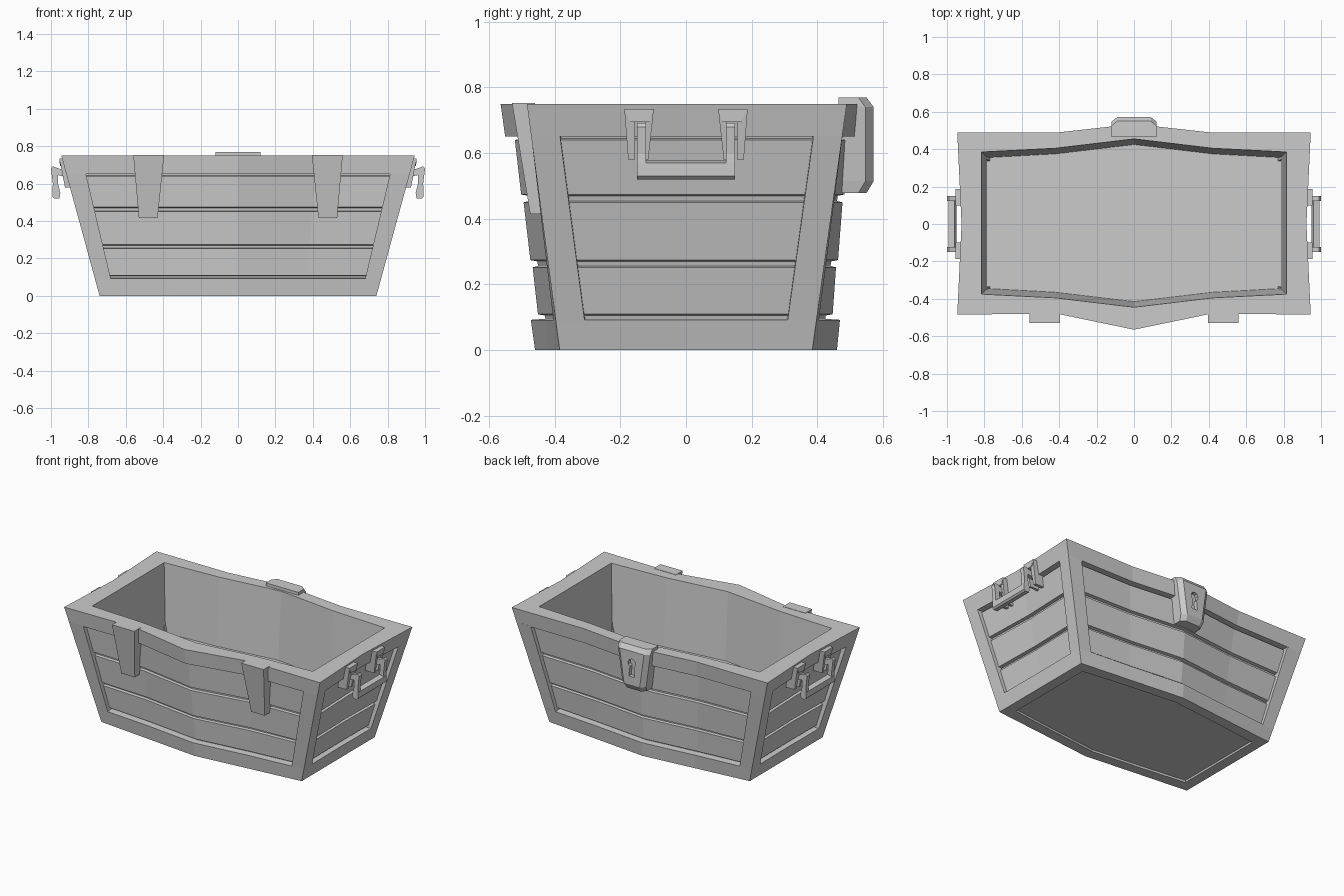
import bpy, bmesh
from math import sin, cos, pi

if "Cube" in bpy.data.objects:
    bpy.data.objects.remove(bpy.data.objects["Cube"])

H = 0.75


def loft(name, rings):
    """Skin a stack of equal-length point rings and cap both ends."""
    bm = bmesh.new()
    vs = [[bm.verts.new(p) for p in r] for r in rings]
    n = len(vs[0])
    for a, b in zip(vs, vs[1:]):
        for i in range(n):
            j = (i + 1) % n
            bm.faces.new((a[i], a[j], b[j], b[i]))
    bm.faces.new(vs[0][::-1])
    bm.faces.new(vs[-1])
    bmesh.ops.recalc_face_normals(bm, faces=bm.faces)
    me = bpy.data.meshes.new(name)
    bm.to_mesh(me)
    bm.free()
    ob = bpy.data.objects.new(name, me)
    bpy.context.collection.objects.link(ob)
    return ob


def plan(fc, fq, fm, side, bc, bq, bm_):
    """12-point plan of the chest, mirrored in x (corner, quarter, middle...)."""
    right = [fq, fc, side, bc, bq]
    left = [(-x, y) for x, y in right]
    return [left[1], left[0], (0, fm), right[0], right[1], right[2],
            right[3], right[4], (0, bm_), left[4], left[3], left[2]]


BOTTOM = plan((.74, -.385), (.36, -.423), -.46, (.74, 0), (.74, .385), (.36, .423), .46)
TOP = plan((.945, -.485), (.42, -.478), -.565, (.922, 0), (.945, .49), (.42, .488), .535)
MOUTH = plan((.815, -.375), (.42, -.395), -.445, (.815, 0), (.815, .385), (.42, .405), .455)


def sgn(v):
    return (v > 0) - (v < 0)


def shrink(p, d):
    x, y = p
    return (x - d * sgn(x) * (abs(x) > .6), y - d * sgn(y))


def ring(z, d=0):
    t = z / H
    pts = [(a[0] + (b[0] - a[0]) * t, a[1] + (b[1] - a[1]) * t) for a, b in zip(BOTTOM, TOP)]
    return [(*shrink(p, d), z) for p in pts]


# Chest body: base rail, three planks with grooves, top rail, hollow inside
rings = [ring(.012, .075), ring(0, .07), ring(0), ring(.092), ring(.095, .045)]
for lo, hi in ((.105, .252), (.27, .45), (.47, .64)):
    rings += [ring(lo, .045), ring(lo + .004, .024), ring(hi, .028), ring(hi + .004, .045)]
rings += [ring(.65, .045), ring(.65, 0), ring(H)]
rings.append([(x, y, H) for x, y in MOUTH])
rings.append([(*shrink(p, .03), .3) for p in MOUTH])
loft("chest_body", rings)


# Corner posts between the two rails
def post_ring(z, c):
    outer, inner = ring(z), ring(z, .05)
    n = len(outer)

    def along(r, k, axis, w):
        a, b = r[c], r[k % n]
        f = w / abs(b[axis] - a[axis])
        return tuple(a[i] + (b[i] - a[i]) * f for i in range(3))
    fb, side = (c - 1, c + 1) if c in (4, 10) else (c + 1, c - 1)
    w = .085 + .02 * (z - .09) / .56
    return [outer[c], along(outer, fb, 0, w), along(inner, fb, 0, w - .05), inner[c],
            along(inner, side, 1, .04), along(outer, side, 1, .088)]


for c in (0, 4, 6, 10):
    loft("corner_post", [post_ring(.085, c), post_ring(.655, c)])


def rect(x0, x1, y0, y1, z):
    return [(x0, y0, z), (x1, y0, z), (x1, y1, z), (x0, y1, z)]


for s in (-1, 1):
    # Tapered hinge straps on the front
    loft("hinge_strap", [rect(s * .43, s * .53, -.475, -.41, .415),
                         rect(s * .395, s * .56, -.53, -.46, .752)])
    # End handles: arms hooked into brackets, joined by a bar
    arm = [(.90, .66), (.99, .692), (1.0, .68), (.99, .6), (.993, .53), (.96, .52),
           (.95, .55), (.962, .6), (.962, .645), (.90, .63)]
    bar = [(.993, .57), (.993, .53), (.982, .52), (.955, .52), (.95, .55), (.96, .578)]
    for t in (-1, 1):
        loft("handle_arm", [[(s * x, t * y, z) for x, z in arm] for y in (.122, .15)])
        # bracket: two legs and a head around the arm
        for a0, a1, b0, b1 in ((.098, .122, .115, .13), (.155, .188, .155, .176)):
            loft("bracket_leg", [rect(s * .84, s * .925, t * b0, t * b1, .58),
                                 rect(s * .89, s * .955, t * a0, t * a1, .735)])
        loft("bracket_head", [rect(s * .89, s * .952, t * .11, t * .17, .695),
                              rect(s * .89, s * .955, t * .10, t * .186, .735)])
    if s == 1 or s == -1:
        loft("handle_bar", [[(s * x, y, z) for x, z in bar] for y in (-.15, .15)])


# Lock plate on the back with a keyhole
def lock_ring(z, w, y):
    return [(-w, .465, z), (w, .465, z), (w, y - .025, z), (w - .03, y, z),
            (-w + .03, y, z), (-w, y - .025, z)]


lock = loft("lock_plate", [lock_ring(.478, .08, .55), lock_ring(.515, .088, .572),
                           lock_ring(.74, .12, .572), lock_ring(.77, .12, .55)])
hole = [(.028 * cos(a), .66 + .028 * sin(a))
        for a in [pi * (-60 + 300 * i / 8) / 180 for i in range(9)]]
hole += [(-.022, .57), (.022, .57)]
cutter = loft("keyhole_cutter", [[(x, y, z) for x, z in hole] for y in (.547, .62)])
cutter.hide_render = True
cutter.hide_viewport = True
mod = lock.modifiers.new("keyhole", 'BOOLEAN')
mod.object = cutter
mod.operation = 'DIFFERENCE'
mod.solver = 'EXACT'
